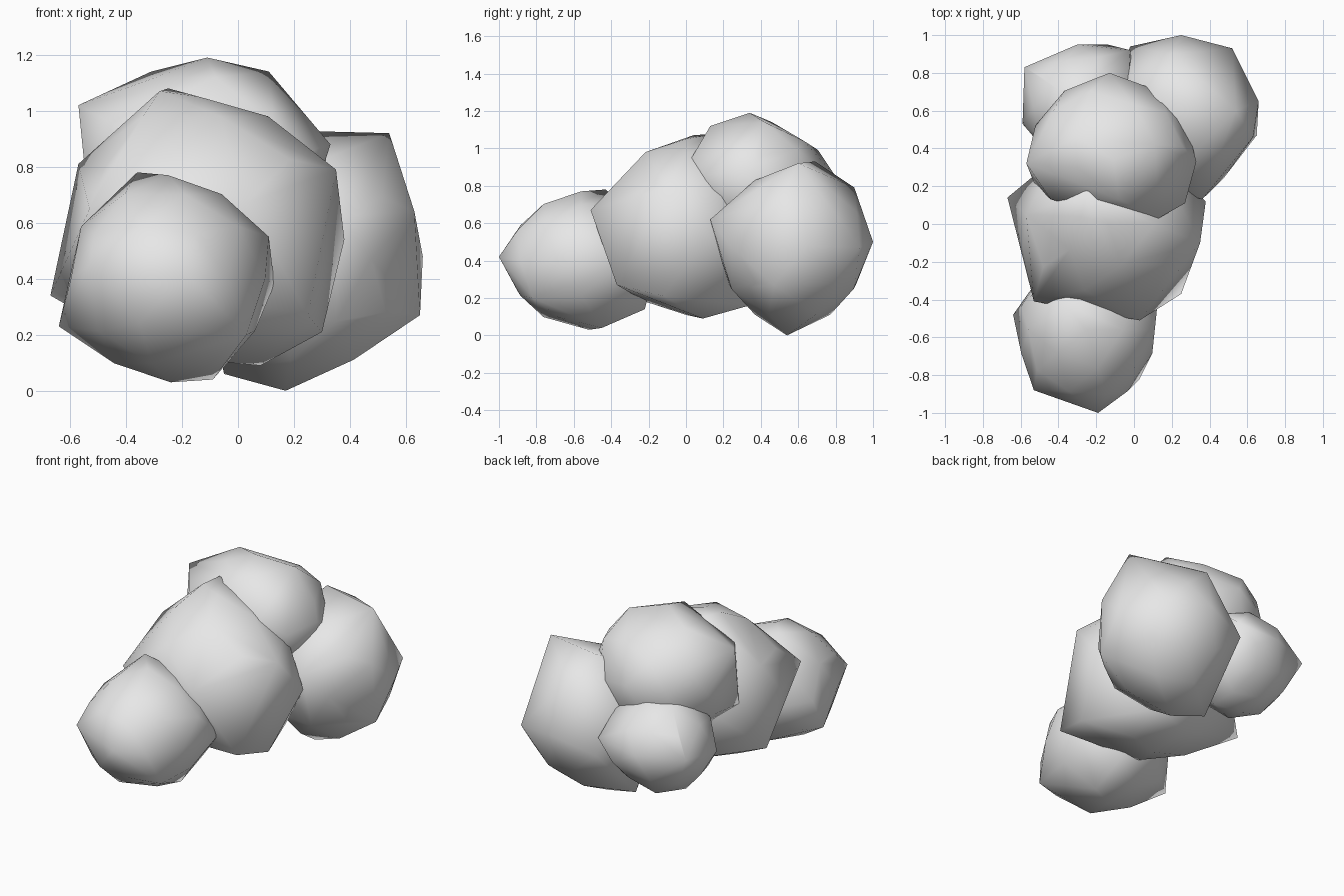
import bpy, bmesh
from mathutils import Vector

stone = bpy.data.materials.new("light grey")
stone.diffuse_color = (0.8, 0.8, 0.8, 1)


def boulder(name, centre, radii, corners):
    """Faceted lump: coarse ellipsoid wrapped together with a few jutting corners."""
    bm = bmesh.new()
    bmesh.ops.create_icosphere(bm, subdivisions=2, radius=0.96)
    c = Vector(centre)
    for v in bm.verts:
        v.co = c + Vector(a * r for a, r in zip(v.co, radii))
    # drop ellipsoid points close to a corner so the corner replaces them
    pts = [Vector(p) for p in corners]
    near = [v for v in bm.verts if any((v.co - p).length < 0.13 for p in pts)]
    bmesh.ops.delete(bm, geom=near, context='VERTS')
    cloud = [v.co.copy() for v in bm.verts] + pts
    bm.clear()
    for p in cloud:
        bm.verts.new(p)
    bmesh.ops.convex_hull(bm, input=bm.verts[:])
    loose = [v for v in bm.verts if not v.link_faces]
    bmesh.ops.delete(bm, geom=loose, context='VERTS')
    bmesh.ops.recalc_face_normals(bm, faces=bm.faces[:])
    for f in bm.faces:
        f.smooth = True
    mesh = bpy.data.meshes.new(name)
    bm.to_mesh(mesh)
    bm.free()
    mesh.materials.append(stone)
    bpy.context.collection.objects.link(bpy.data.objects.new(name, mesh))


# low lump at the front
boulder("front_boulder", (-0.25, -0.56, 0.40), (0.38, 0.42, 0.37), [
    (-0.19, -1.0, 0.42), (-0.53, -0.88, 0.45), (-0.64, -0.48, 0.23),
    (0.03, -0.82, 0.20), (-0.24, -0.52, 0.03), (-0.36, -0.43, 0.78),
    (0.11, -0.56, 0.55), (0.13, -0.37, 0.38), (-0.25, -0.56, 0.77),
    (-0.09, -0.45, 0.04), (-0.08, -0.22, 0.14)])
# large lump in the middle
boulder("middle_boulder", (-0.14, 0.0, 0.58), (0.49, 0.45, 0.49), [
    (-0.67, 0.14, 0.34), (-0.53, -0.41, 0.65), (0.03, -0.51, 0.67),
    (0.25, -0.37, 0.27), (0.30, -0.12, 0.21), (0.35, -0.10, 0.79),
    (0.38, 0.12, 0.54), (0.08, 0.09, 0.09), (-0.28, 0.04, 1.07),
    (-0.25, 0.17, 1.08), (-0.57, 0.05, 0.81), (0.10, 0.34, 0.16)])
# lump resting on top
boulder("top_boulder", (-0.12, 0.41, 0.79), (0.44, 0.38, 0.40), [
    (-0.57, 0.32, 1.02), (-0.11, 0.34, 1.19), (0.33, 0.33, 0.88),
    (0.13, 0.03, 0.95), (-0.13, 0.80, 0.85), (-0.44, 0.13, 0.95),
    (0.11, 0.42, 1.14), (-0.31, 0.46, 1.14), (-0.08, 0.13, 1.12),
    (0.27, 0.11, 0.86), (0.0, 0.63, 1.04), (-0.53, 0.22, 0.62)])
# tall lump at the back right
boulder("back_right_boulder", (0.25, 0.57, 0.47), (0.40, 0.42, 0.44), [
    (0.25, 1.0, 0.50), (0.52, 0.93, 0.47), (0.66, 0.65, 0.48),
    (0.65, 0.47, 0.27), (0.17, 0.54, 0.0), (0.54, 0.60, 0.92),
    (0.36, 0.13, 0.62), (-0.02, 0.94, 0.42), (0.15, 0.69, 0.93),
    (0.20, 0.90, 0.79), (-0.05, 0.58, 0.06), (0.63, 0.46, 0.64)])
# small lump at the back left
boulder("back_left_boulder", (-0.28, 0.62, 0.47), (0.31, 0.32, 0.33), [
    (-0.58, 0.83, 0.50), (-0.59, 0.53, 0.45), (-0.30, 0.95, 0.50),
    (-0.14, 0.95, 0.42), (-0.02, 0.92, 0.53), (-0.12, 0.58, 0.17),
    (-0.03, 0.76, 0.66), (-0.05, 0.76, 0.28)])
